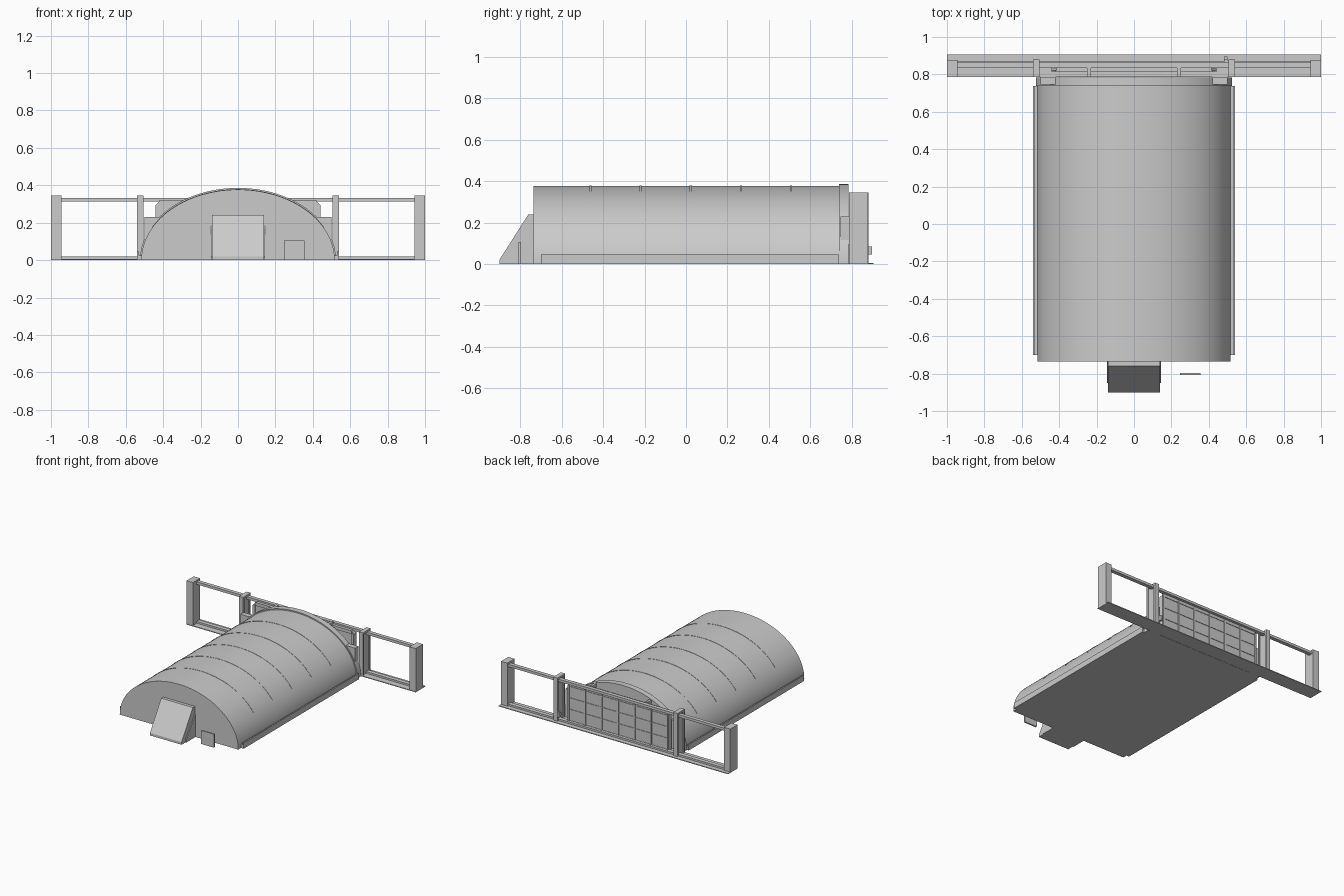
import bpy, bmesh, math

cube = bpy.data.objects.get("Cube")
if cube:
    bpy.data.objects.remove(cube, do_unlink=True)

grey = bpy.data.materials.new("plain grey")
grey.use_nodes = True
colour = (0.6, 0.6, 0.6, 1)
grey.diffuse_color = colour
grey.node_tree.nodes["Principled BSDF"].inputs["Base Color"].default_value = colour


def finish(name, bm):
    bmesh.ops.recalc_face_normals(bm, faces=bm.faces)
    mesh = bpy.data.meshes.new(name)
    bm.to_mesh(mesh)
    bm.free()
    mesh.materials.append(grey)
    obj = bpy.data.objects.new(name, mesh)
    bpy.context.collection.objects.link(obj)
    return obj


def box(name, x, y, z):
    bm = bmesh.new()
    bmesh.ops.create_cube(bm, size=1)
    for v in bm.verts:
        for i, (a, b) in enumerate((x, y, z)):
            v.co[i] = (a + b) / 2 + v.co[i] * (b - a)
    return finish(name, bm)


def pair(name, x, y, z):
    """The same box on both sides."""
    box("left_" + name, x, y, z)
    box("right_" + name, (-x[1], -x[0]), y, z)


def extrude(name, points, offset):
    bm = bmesh.new()
    face = bm.faces.new([bm.verts.new(p) for p in points])
    out = bmesh.ops.extrude_face_region(bm, geom=[face])
    verts = [g for g in out["geom"] if isinstance(g, bmesh.types.BMVert)]
    bmesh.ops.translate(bm, verts=verts, vec=offset)
    # the starting cap is kept, so the body is closed
    return finish(name, bm)


def arch(rx, rz, y, low=0.0, steps=48):
    a0 = math.asin(low / rz)
    angles = [a0 + (math.pi - 2 * a0) * i / steps for i in range(steps + 1)]
    return [(rx * math.cos(a), y, rz * math.sin(a)) for a in angles]


def smooth(obj):
    bpy.ops.object.select_all(action="DESELECT")
    obj.select_set(True)
    bpy.context.view_layer.objects.active = obj
    bpy.ops.object.shade_smooth_by_angle(angle=math.radians(30))


# Vaulted hall and the slightly larger collar at its back
smooth(extrude("hall", arch(0.517, 0.377, -0.735), (0, 1.48, 0)))
smooth(extrude("back_collar", arch(0.524, 0.386, 0.737), (0, 0.046, 0)))

# Thin ribs over the roof
for i in range(5):
    y = -0.465 + 0.2415 * i
    outer = arch(0.519, 0.379, y, 0.175)
    inner = arch(0.509, 0.369, y, 0.175)
    smooth(extrude(f"roof_rib_{i + 1}", outer + inner[::-1], (0, 0.01, 0)))

# Side gutters
pair("gutter", (0.495, 0.54), (-0.70, 0.737), (0, 0.025))
pair("gutter_lip", (0.53, 0.54), (-0.70, 0.737), (0.02, 0.045))
pair("collar_block", (0.42, 0.5), (0.745, 0.785), (0.0, 0.23))

# Sloping entrance hood with side cheeks
hood = [(-0.73, 0), (-0.73, 0.24), (-0.76, 0.24), (-0.9, 0.02), (-0.9, 0)]
extrude("entrance_hood", [(-0.138, y, z) for y, z in hood], (0.276, 0, 0))
cheek = [(-0.73, 0), (-0.73, 0.19), (-0.85, 0.02), (-0.85, 0)]
extrude("hood_cheeks", [(-0.144, y, z) for y, z in cheek], (0.288, 0, 0))

# Free-standing panel beside the entrance
box("front_panel", (0.245, 0.356), (-0.808, -0.796), (0, 0.106))

# Door frame at the back: sill, posts and top rail
box("sill_plate", (-1, 1), (0.785, 0.905), (0, 0.006))
box("sill_rail", (-0.95, 0.95), (0.835, 0.868), (0, 0.02))
box("top_rail", (-0.95, 0.95), (0.835, 0.865), (0.312, 0.332))
pair("outer_post", (0.945, 1.0), (0.787, 0.877), (0, 0.345))
pair("inner_post_web", (0.512, 0.533), (0.787, 0.877), (0, 0.345))
pair("inner_post_front_flange", (0.505, 0.541), (0.785, 0.8), (0, 0.345))
pair("inner_post_back_flange", (0.505, 0.541), (0.865, 0.88), (0, 0.345))
pair("inner_post_cap", (0.505, 0.541), (0.785, 0.88), (0.33, 0.346))

# Back door with clipped upper corners
door = [(-0.44, 0.006), (0.44, 0.006), (0.44, 0.295),
        (0.415, 0.32), (-0.415, 0.32), (-0.44, 0.295)]
extrude("back_door", [(x, 0.82, z) for x, z in door], (0, 0.024, 0))
for i in range(7):
    x = -0.43 + 0.86 * i / 6
    box(f"door_stile_{i + 1}", (x - 0.006, x + 0.006), (0.843, 0.851), (0.01, 0.3))
for i in range(4):
    z = 0.015 + 0.09 * i
    box(f"door_bar_{i + 1}", (-0.43, 0.43), (0.843, 0.848), (z, z + 0.006))

# Raised border on the inner face of the door, hangers and handle
pair("door_edge", (0.42, 0.44), (0.812, 0.822), (0.01, 0.295))
box("door_head", (-0.42, 0.42), (0.812, 0.822), (0.295, 0.32))
pair("door_hanger", (0.23, 0.25), (0.785, 0.835), (0.312, 0.34))
box("door_handle", (0.482, 0.5), (0.876, 0.896), (0.045, 0.085))
box("handle_bracket", (0.482, 0.512), (0.865, 0.878), (0.055, 0.075))
